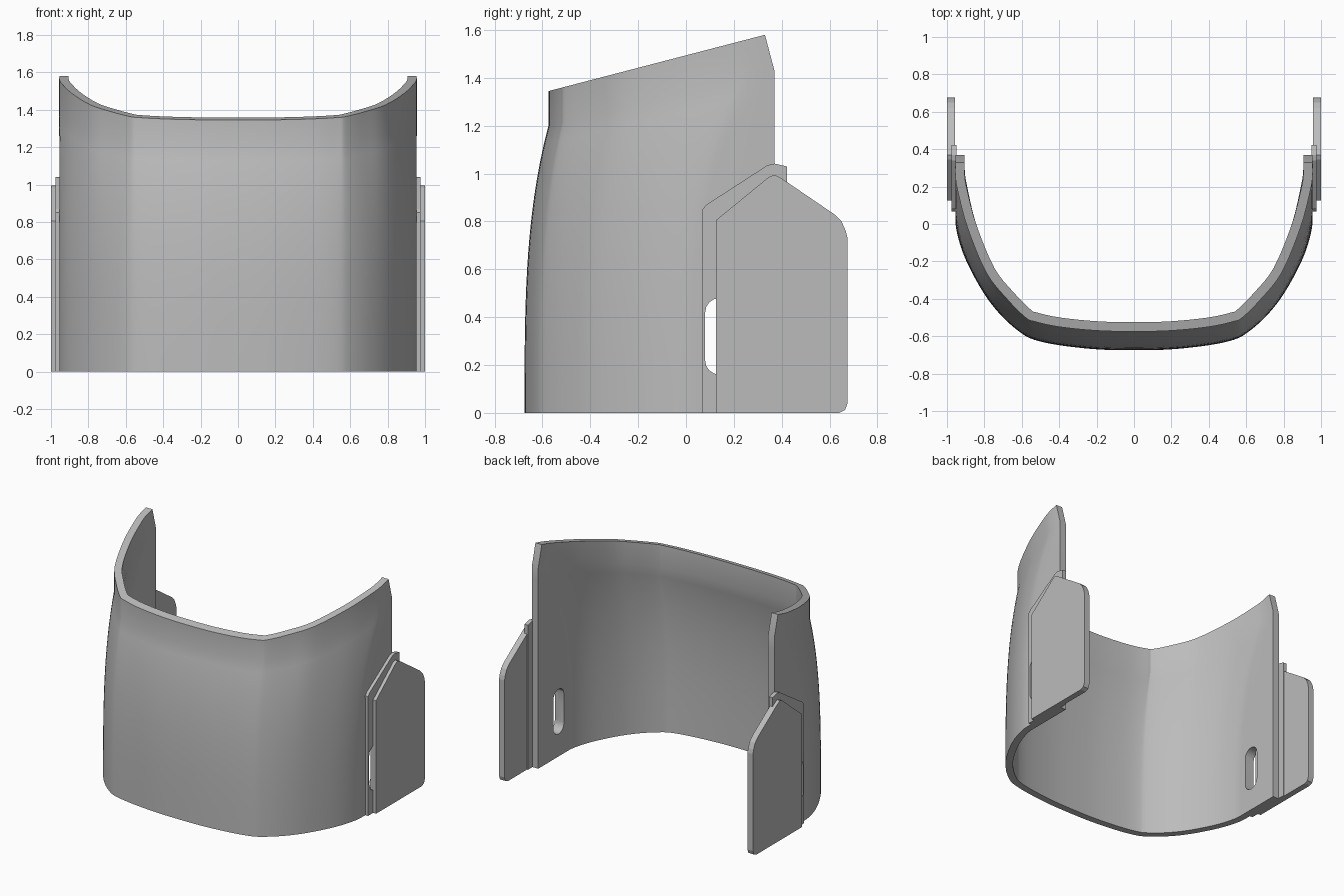
import bpy, bmesh, math
from mathutils import Vector

if "Cube" in bpy.data.objects:
    bpy.data.objects.remove(bpy.data.objects["Cube"])

grey = bpy.data.materials.new("plain grey")
grey.use_nodes = True
COLOUR = (0.5, 0.5, 0.5, 1)
grey.diffuse_color = COLOUR
grey.node_tree.nodes["Principled BSDF"].inputs["Base Color"].default_value = COLOUR

THICK = 0.05
# Half outlines in plan, from the front centre to the back edge
BASE = [(0, -.675), (.2, -.67), (.4, -.648), (.53, -.62), (.6, -.585), (.7, -.5),
        (.8, -.375), (.9, -.19), (.95, -.03), (.955, .1), (.955, .37)]
NECK = [(0, -.575), (.2, -.57), (.4, -.55), (.53, -.522), (.58, -.5), (.68, -.4),
        (.79, -.26), (.89, -.02), (.943, .2), (.955, .29), (.955, .37)]
RIM = NECK[:-3] + [(.943, .18), (.955, .26), (.955, .33)]


def smooth_path(points, steps=4):
    """Full mirrored outline through the half points."""
    p = [Vector(q) for q in points]
    p = [Vector((-p[1].x, p[1].y))] + p + [2 * p[-1] - p[-2]]
    half = []
    for a, b, c, d in zip(p, p[1:], p[2:], p[3:]):
        for i in range(steps):
            t = i / steps
            half.append(0.5 * (2 * b + (c - a) * t + (2 * a - 5 * b + 4 * c - d) * t * t
                               + (3 * b - a - 3 * c + d) * t ** 3))
    half.append(p[-2])
    return [Vector((-q.x, q.y)) for q in reversed(half[1:])] + half


def inset(path):
    result = []
    for i, q in enumerate(path):
        if i in (0, len(path) - 1):
            result.append(q + Vector((math.copysign(THICK, -q.x), 0)))
        else:
            d = (path[i + 1] - path[i - 1]).normalized()
            result.append(q + Vector((-d.y, d.x)) * THICK)
    return result


def make_object(name, bm):
    bmesh.ops.recalc_face_normals(bm, faces=bm.faces)
    mesh = bpy.data.meshes.new(name)
    bm.to_mesh(mesh)
    bm.free()
    mesh.materials.append(grey)
    obj = bpy.data.objects.new(name, mesh)
    bpy.context.collection.objects.link(obj)
    return obj


def plate(name, outline, x0, x1):
    """Side profile (y, z) given a thickness along x."""
    bm = bmesh.new()
    face = bm.faces.new([bm.verts.new((x0, y, z)) for y, z in outline])
    grown = bmesh.ops.extrude_face_region(bm, geom=[face])["geom"]
    bmesh.ops.translate(bm, vec=(x1 - x0, 0, 0),
                        verts=[v for v in grown if isinstance(v, bmesh.types.BMVert)])
    return make_object(name, bm)


def activate(obj):
    bpy.ops.object.select_all(action="DESELECT")
    obj.select_set(True)
    bpy.context.view_layer.objects.active = obj


def cut(obj, cutter):
    mod = obj.modifiers.new("slot", "BOOLEAN")
    mod.operation, mod.solver, mod.object = "DIFFERENCE", "EXACT", cutter
    activate(obj)
    bpy.ops.object.modifier_apply(modifier=mod.name)


# Curved shell: leaning body rows up to the neck, then an upright collar
base, neck, rim = map(smooth_path, (BASE, NECK, RIM))
rows = []
ROWS = 16
for r in range(ROWS + 1):
    t = r / ROWS
    outer = [a.lerp(b, t ** 3.2) for a, b in zip(base, neck)]
    rows.append([[(q.x, q.y, t * (1.2 + .243 * (n.y + .575))) for q, n in zip(path, neck)]
                 for path in (outer, inset(outer))])
rows.append([[(q.x, q.y, 1.345 + .26 * (q.y + .575)) for q in path]
             for path in (rim, inset(rim))])

bm = bmesh.new()
grid = [[[bm.verts.new(c) for c in side] for side in row] for row in rows]
last = len(base) - 1
for low, high in zip(grid, grid[1:]):
    for s in (0, 1):
        for i in range(last):
            bm.faces.new((low[s][i], low[s][i + 1], high[s][i + 1], high[s][i]))
    for i in (0, last):
        bm.faces.new((low[0][i], low[1][i], high[1][i], high[0][i]))
for row in (grid[0], grid[-1]):
    for i in range(last):
        bm.faces.new((row[0][i], row[0][i + 1], row[1][i + 1], row[1][i]))
shell = make_object("curved_shell", bm)

# Side brackets: thin backing pad and larger rear plate, on both sides
PAD = [(.068, 0), (.068, .85), (.085, .87), (.34, 1.035), (.37, 1.042), (.422, 1.03), (.422, 0)]
WING = [(.125, 0), (.125, .805), (.345, .985), (.37, .995), (.4, .98), (.62, .83),
        (.65, .8), (.668, .76), (.675, .73), (.675, .04), (.665, .012), (.64, 0)]
SLOT = [(.14 + .06 * math.cos(a), (.42 if k < 9 else .22) + .06 * math.sin(a))
        for k in range(18) for a in [math.pi * (k if k < 9 else k - 1) / 8]]
for side, s in (("left", 1), ("right", -1)):
    pad = plate(side + "_backing_pad", PAD, s * .95, s * .977)
    plate(side + "_rear_plate", WING, s * .957, s)
    cutter = plate("slot_cutter", SLOT, s * .8, s * 1.1)
    cutter.hide_render = True
    cut(shell, cutter)
    cut(pad, cutter)
    bpy.data.objects.remove(cutter)

activate(shell)
bpy.ops.object.shade_smooth_by_angle(angle=math.radians(30))
